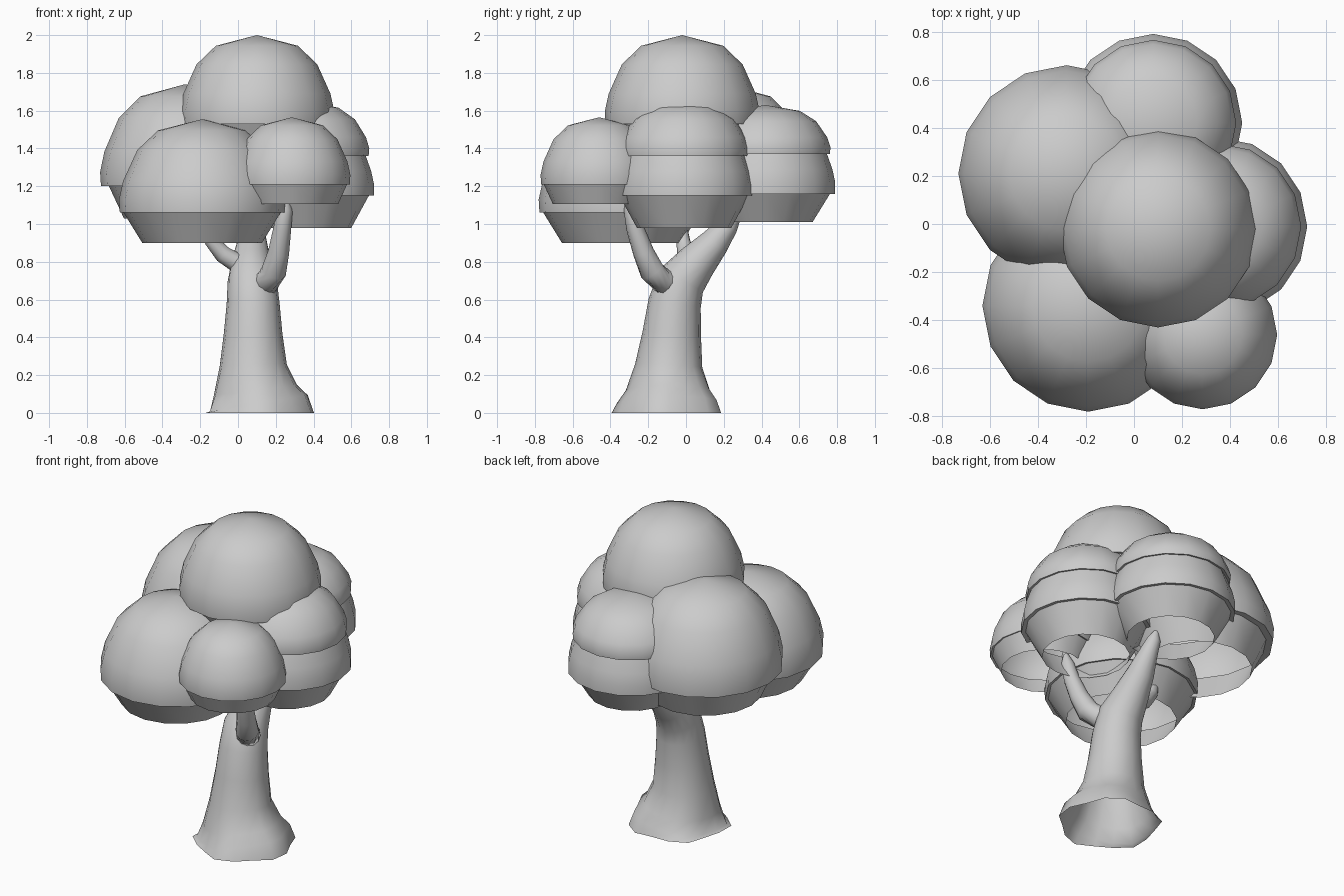
import bpy, bmesh, math
from mathutils import Vector

if "Cube" in bpy.data.objects:
    bpy.data.objects.remove(bpy.data.objects["Cube"])


def finish(bm, name, angle):
    bmesh.ops.recalc_face_normals(bm, faces=bm.faces)
    me = bpy.data.meshes.new(name)
    bm.to_mesh(me)
    bm.free()
    ob = bpy.data.objects.new(name, me)
    bpy.context.collection.objects.link(ob)
    bpy.ops.object.select_all(action='DESELECT')
    ob.select_set(True)
    bpy.context.view_layer.objects.active = ob
    bpy.ops.object.shade_smooth_by_angle(angle=math.radians(angle))
    return ob


def bridge(bm, a, b):
    n = len(a)
    for i in range(n):
        bm.faces.new((a[i], a[(i + 1) % n], b[(i + 1) % n], b[i]))


def clump(name, x, y, profile, sides=16):
    """Lathe a (radius, height) profile from its pole down; underside is open."""
    bm = bmesh.new()
    pole = bm.verts.new((x, y, profile[0][1]))
    rings = []
    for r, z in profile[1:]:
        rings.append([bm.verts.new((x + r * math.cos(2 * math.pi * i / sides),
                                    y + r * math.sin(2 * math.pi * i / sides), z))
                      for i in range(sides)])
    for i in range(sides):
        bm.faces.new((pole, rings[0][i], rings[0][(i + 1) % sides]))
    for a, b in zip(rings, rings[1:]):
        bridge(bm, a, b)
    return finish(bm, name, 50)


DOME = [(0, 0), (.53, .12), (.78, .33), (.95, .66), (1, .86), (.99, 1)]


def dome(R, top, step):
    return [(r * R, top - h * (top - step)) for r, h in DOME]


def tube(name, path, sides=12, lobes=None):
    """Tapered limb along (x, y, z, radius) points; first end open, tip closed."""
    bm = bmesh.new()
    pts = [Vector(p[:3]) for p in path]
    rings = []
    for k, p in enumerate(path):
        d = (pts[min(k + 1, len(pts) - 1)] - pts[max(k - 1, 0)]).normalized()
        if k == 0 and lobes:
            d = Vector((0, 0, 1))
        u = Vector((0, 1, 0)).cross(d).normalized()
        v = d.cross(u)
        ring = []
        for i in range(sides):
            a = 2 * math.pi * i / sides
            r = p[3] * (1 + (lobes[k] * math.cos(5 * a + 1.2) if lobes else 0))
            ring.append(bm.verts.new(pts[k] + r * (math.cos(a) * u + math.sin(a) * v)))
        rings.append(ring)
    for a, b in zip(rings, rings[1:]):
        bridge(bm, a, b)
    bm.faces.new(rings[-1])
    return finish(bm, name, 60)


# Foliage clumps with one dome and a tucked-in skirt:
# name, x, y, radius, top, step height, skirt top scale, bottom height, bottom scale
for n, x, y, R, top, step, s1, bot, s2 in [
        ("top_foliage", .10, -.02, .41, 2.00, 1.53, .93, 1.38, .74),
        ("back_left_foliage", -.28, .21, .45, 1.74, 1.20, .90, 1.03, .72),
        ("front_left_foliage", -.19, -.34, .44, 1.555, 1.06, .95, .90, .72),
        ("front_right_foliage", .285, -.46, .31, 1.565, 1.21, .95, 1.105, .79)]:
    clump(n, x, y, dome(R, top, step) + [(R * s1, step + .004), (R * s2, bot)])

# Foliage clumps with an extra overlapping layer
for n, x, y, top, mid, low, bot in [
        ("right_foliage", .35, -.01, 1.65, 1.36, 1.15, .98),
        ("back_foliage", .08, .42, 1.63, 1.37, 1.16, 1.01)]:
    clump(n, x, y, dome(.345, top, mid) + [
        (.325, mid + .004), (.355, mid - .08), (.37, mid - .15), (.37, low),
        (.345, low + .004), (.25, bot)])

# Trunk, flared at the base and sweeping into the back branch
tube("trunk", [(.11, -.09, 0, .285), (.105, -.09, .05, .262), (.09, -.09, .12, .222),
               (.08, -.09, .25, .178), (.08, -.075, .42, .155), (.08, -.06, .58, .14),
               (.075, -.025, .70, .13), (.07, .06, .80, .105), (.075, .15, .90, .08),
               (.08, .22, .99, .057), (.07, .26, 1.07, .04), (.065, .275, 1.12, .015)],
     sides=16, lobes=[.07, .06, .03, .01] + [0] * 8)

# Side branches
tube("front_branch", [(.11, -.05, .70, .06), (.155, -.12, .695, .07), (.19, -.18, .75, .067),
                      (.215, -.225, .85, .056), (.235, -.27, .98, .047),
                      (.25, -.29, 1.08, .04), (.255, -.30, 1.15, .015)])
tube("left_branch", [(.08, .02, .76, .05), (0, .01, .79, .052), (-.08, 0, .84, .046),
                     (-.14, -.015, .91, .037), (-.17, -.03, 1.0, .033), (-.18, -.04, 1.1, .015)])
